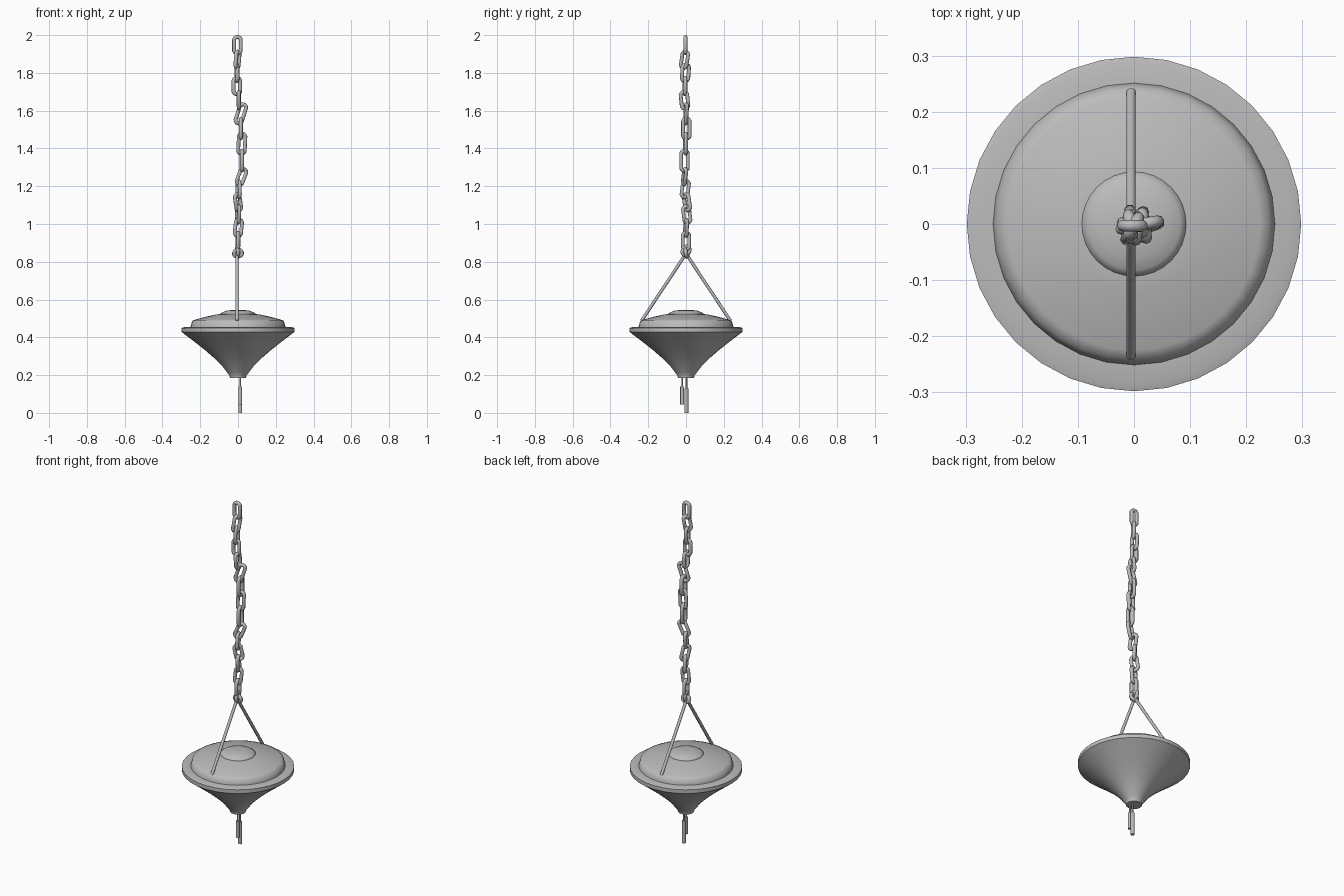
import bpy, bmesh, math
from mathutils import Vector, Matrix

if "Cube" in bpy.data.objects:
    bpy.data.objects.remove(bpy.data.objects["Cube"])

metal = bpy.data.materials.new("grey metal")
metal.diffuse_color = (0.5, 0.5, 0.5, 1)
metal.use_nodes = True
metal.node_tree.nodes["Principled BSDF"].inputs["Base Color"].default_value = metal.diffuse_color


def finish(name, bm, angle=None):
    bmesh.ops.recalc_face_normals(bm, faces=bm.faces)
    me = bpy.data.meshes.new(name)
    bm.to_mesh(me)
    bm.free()
    for p in me.polygons:
        p.use_smooth = True
    ob = bpy.data.objects.new(name, me)
    bpy.context.collection.objects.link(ob)
    me.materials.append(metal)
    if angle:
        bpy.context.view_layer.objects.active = ob
        ob.select_set(True)
        bpy.ops.object.shade_smooth_by_angle(angle=math.radians(angle))
        ob.select_set(False)
    return ob


def lathe(name, profile, n=32, angle=None):
    bm = bmesh.new()
    vs = [bm.verts.new((r, 0, z)) for r, z in profile]
    es = [bm.edges.new(p) for p in zip(vs, vs[1:])]
    bmesh.ops.spin(bm, geom=vs + es, axis=(0, 0, 1), cent=(0, 0, 0),
                   angle=2 * math.pi, steps=n)
    bmesh.ops.remove_doubles(bm, verts=bm.verts, dist=1e-5)
    return finish(name, bm, angle)


def rod(name, a, b, r, n=10):
    a, b = Vector(a), Vector(b)
    bm = bmesh.new()
    m = Matrix.Translation((a + b) / 2) @ (b - a).to_track_quat('Z', 'Y').to_matrix().to_4x4()
    bmesh.ops.create_cone(bm, cap_ends=True, segments=n, radius1=r, radius2=r,
                          depth=(b - a).length, matrix=m)
    return finish(name, bm, 40)


def link(name, loc, yaw, tilt, half=0.053, w=0.018, r=0.0105, pitch=0):
    # stadium-shaped ring in the local XZ plane
    path = []
    for k in range(12):
        t = 2 * math.pi * (k + 0.5) / 12
        path.append((Vector((w * math.cos(t), 0, w * math.sin(t) +
                     math.copysign(half - w - r, math.sin(t)))),
                     Vector((math.cos(t), 0, math.sin(t)))))
    m = (Matrix.Translation(loc) @ Matrix.Rotation(math.radians(yaw), 4, 'Z')
         @ Matrix.Rotation(math.radians(tilt), 4, 'Y')
         @ Matrix.Rotation(math.radians(pitch), 4, 'X'))
    bm = bmesh.new()
    rings = []
    for c, d in path:
        rings.append([bm.verts.new(m @ (c + r * (d * math.cos(a) + Vector((0, math.sin(a), 0)))))
                      for a in [2 * math.pi * j / 8 for j in range(8)]])
    for i in range(12):
        p, q = rings[i], rings[(i + 1) % 12]
        for j in range(8):
            bm.faces.new((p[j], p[(j + 1) % 8], q[(j + 1) % 8], q[j]))
    return finish(name, bm)


# lamp body: flared lower shade and stepped rim
lathe("lower_shade", [(0, .186), (.043, .186), (.045, .198), (.056, .212), (.085, .25),
                      (.128, .292), (.18, .337), (.235, .38), (.285, .418), (.298, .428),
                      (.298, .45), (.285, .454), (.24, .455)], 32, 50)
# shallow dome lid
lathe("dome_lid", [(.252, .45), (.25, .462), (.242, .488), (.225, .494), (.17, .509),
                   (.12, .52), (.09, .524), (0, .526)])
# cap on the lid
lathe("top_cap", [(.093, .518), (.093, .526), (.082, .533), (.06, .541), (.03, .545), (0, .546)])

# two hanger rods
for s, side in ((-1, "front"), (1, "back")):
    rod(side + "_hanger_rod", (-.005, s * .235, .488), (-.005, s * .002, .84), .0085)

# pull cords with handles
for i, (y, top, bottom) in enumerate(((-.02, .14, .045), (.002, .13, 0))):
    rod(f"pull_cord_{i}", (.012, y, .2), (.012, y, top - .01), .005, 8)
    rod(f"pull_handle_{i}", (.012, y, top), (.012, y, bottom), .0105)

# chain links: z, x, y, yaw, tilt
links = [(1.947, -.003, -.003, 0, 0), (1.87, -.003, -.008, 60, 10), (1.80, -.006, -.003, 100, 4),
         (1.73, -.006, -.006, 8, 0), (1.655, .005, -.008, 85, -6), (1.583, .015, 0, 10, 18),
         (1.505, .015, .002, 90, 0), (1.425, .02, -.002, 8, 3), (1.335, .02, -.008, 95, 0),
         (1.25, .018, -.008, 20, 22), (1.185, .003, -.004, 110, 8), (1.115, .0, .005, 45, -12),
         (1.05, .0, .004, 110, -8), (.98, .002, .0, 15, 6), (.91, .0, .0, 95, 0)]
for i, (z, x, y, yaw, tilt) in enumerate(links):
    long = .063 if 4 < i < 9 else .054
    link(f"chain_link_{i:02d}", (x, y, z), yaw, tilt, half=long)
# bottom link lies over the joined rod ends
link("bottom_link", (0, 0, .845), 20, 60, half=.032, pitch=25)
link("joining_link", (-.002, 0, .858), 100, 20, half=.034)
